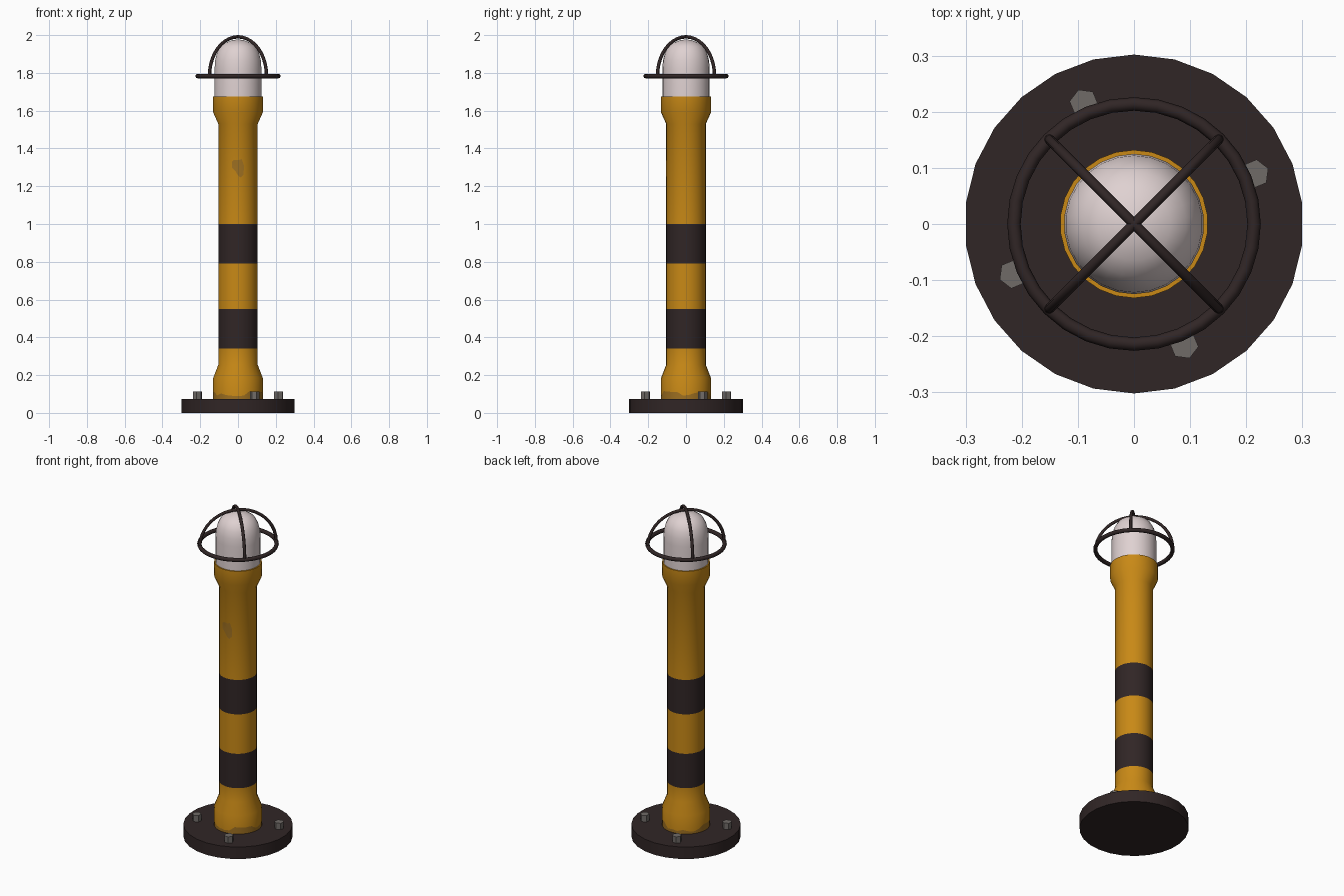
import bpy, bmesh, math, random
from mathutils import Vector

if "Cube" in bpy.data.objects:
    bpy.data.objects.remove(bpy.data.objects["Cube"])

random.seed(4)
SIDES = 26


def material(name, rgb):
    m = bpy.data.materials.new(name)
    m.diffuse_color = (*rgb, 1)
    m.use_nodes = True
    m.node_tree.nodes["Principled BSDF"].inputs["Base Color"].default_value = m.diffuse_color
    return m


yellow = material("safety yellow", (0.58, 0.25, 0.008))
dark = material("dark brown", (0.03, 0.019, 0.019))
glass = material("pale lamp glass", (0.74, 0.64, 0.64))
steel = material("bolt steel", (0.16, 0.145, 0.135))
worn = material("worn paint", (0.34, 0.16, 0.015))


def finish(name, bm, mats, smooth=True, normals=True):
    if normals:
        bmesh.ops.recalc_face_normals(bm, faces=bm.faces)
    me = bpy.data.meshes.new(name)
    bm.to_mesh(me)
    bm.free()
    ob = bpy.data.objects.new(name, me)
    bpy.context.collection.objects.link(ob)
    for m in mats:
        me.materials.append(m)
    if smooth:
        bpy.ops.object.select_all(action='DESELECT')
        ob.select_set(True)
        bpy.context.view_layer.objects.active = ob
        bpy.ops.object.shade_smooth_by_angle(angle=math.radians(32))
    return ob


def lathe(name, profile, mats, sides=SIDES, phase=math.pi / 2, centre=(0, 0), rule=None, smooth=True):
    """Spin (radius, z) points about a vertical axis and close both ends."""
    bm = bmesh.new()
    rings = []
    for r, z in profile:
        rings.append([bm.verts.new((centre[0] + r * math.cos(phase + 2 * math.pi * i / sides),
                                    centre[1] + r * math.sin(phase + 2 * math.pi * i / sides), z))
                      for i in range(sides)])
    for a, b in zip(rings, rings[1:]):
        for i in range(sides):
            j = (i + 1) % sides
            f = bm.faces.new((a[i], a[j], b[j], b[i]))
            if rule:
                f.material_index = rule(f.calc_center_median().z)
    bm.faces.new(rings[0])
    bm.faces.new(rings[-1])
    return finish(name, bm, mats, smooth)


def tube(name, points, radius, closed=False):
    """Dark round bar along a path, converted to mesh."""
    cu = bpy.data.curves.new(name, 'CURVE')
    cu.dimensions = '3D'
    cu.bevel_depth = radius
    cu.bevel_resolution = 2
    sp = cu.splines.new('POLY')
    sp.points.add(len(points) - 1)
    for p, co in zip(sp.points, points):
        p.co = (*co, 1)
    sp.use_cyclic_u = closed
    sp.use_smooth = True
    cu.materials.append(dark)
    ob = bpy.data.objects.new(name, cu)
    bpy.context.collection.objects.link(ob)
    bpy.ops.object.select_all(action='DESELECT')
    ob.select_set(True)
    bpy.context.view_layer.objects.active = ob
    bpy.ops.object.convert(target='MESH')


# Base plate
lathe("base_plate", [(0.302, 0), (0.302, 0.073)], [dark])

# Hex bolts
for k in range(4):
    a = math.radians(22.5 + 90 * k)
    lathe("bolt_%d" % (k + 1), [(0.026, 0.065), (0.026, 0.112)], [steel], sides=6, phase=a,
          centre=(0.233 * math.cos(a), 0.233 * math.sin(a)), smooth=False)

# Post with flared ends and two dark bands
lathe("striped_post",
      [(0.132, 0.065), (0.132, 0.185), (0.105, 0.255), (0.105, 0.34), (0.105, 0.55), (0.105, 0.79),
       (0.105, 1.0), (0.105, 1.53), (0.132, 1.59), (0.132, 1.675)],
      [yellow, dark],
      rule=lambda z: 1 if 0.34 < z < 0.55 or 0.79 < z < 1.0 else 0)

# Lamp dome
lathe("lamp_dome",
      [(0.125, 1.66), (0.125, 1.82), (0.122, 1.865), (0.112, 1.905), (0.093, 1.94),
       (0.065, 1.96), (0.034, 1.972), (0.003, 1.977)], [glass])

# Lamp guard: ring and two crossed hoops
R, Z = 0.214, 1.783
tube("guard_ring", [(R * math.cos(2 * math.pi * i / 32), R * math.sin(2 * math.pi * i / 32), Z)
                    for i in range(32)], 0.012, True)
for name, d in (("guard_hoop_a", math.pi / 4), ("guard_hoop_b", -math.pi / 4)):
    pts = []
    for i in range(21):
        t = math.pi * i / 20
        pts.append((R * math.cos(t) * math.cos(d), R * math.cos(t) * math.sin(d),
                    Z + 0.208 * math.sin(t)))
    tube(name, pts, 0.009)

# Worn paint chip on the front of the post
bm = bmesh.new()
outline = [(-0.033, 1.33), (-0.02, 1.34), (0, 1.338), (0.02, 1.343), (0.031, 1.31), (0.03, 1.262),
           (0.015, 1.245), (0, 1.258), (-0.014, 1.28), (-0.033, 1.298)]
on_post = lambda x, z: bm.verts.new((x, -math.sqrt(0.107 ** 2 - x * x), z))
hub = on_post(0, 1.305)
rim = [on_post(x, z) for x, z in outline]
for i, v in enumerate(rim):
    bm.faces.new((hub, rim[i - 1], v))
for f in bm.faces:
    f.normal_update()
    if f.normal.y > 0:
        f.normal_flip()
finish("worn_chip", bm, [worn], normals=False)

# Ragged scuffed edge round the foot of the post
bm = bmesh.new()
low, high = [], []
for i in range(SIDES):
    a = math.pi / 2 + 2 * math.pi * i / SIDES
    c, s = 0.1335 * math.cos(a), 0.1335 * math.sin(a)
    low.append(bm.verts.new((c, s, 0.07)))
    high.append(bm.verts.new((c, s, random.uniform(0.085, 0.118))))
for i in range(SIDES):
    j = (i + 1) % SIDES
    bm.faces.new((low[i], low[j], high[j], high[i]))
finish("scuffed_foot", bm, [worn])
